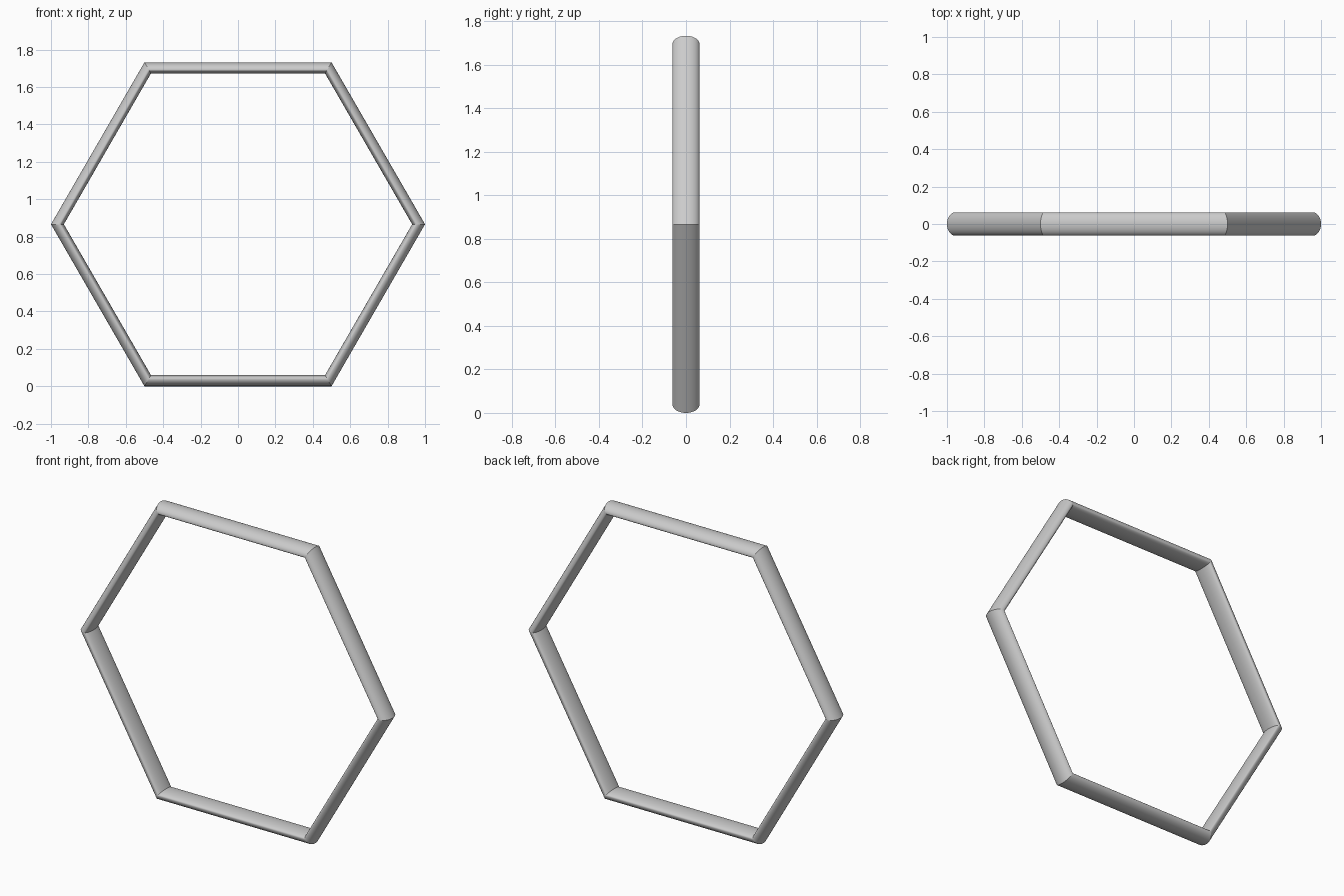
import bpy, bmesh, math

if "Cube" in bpy.data.objects:
    bpy.data.objects.remove(bpy.data.objects["Cube"])

SIDES, STEPS = 6, 48
HALF_DEPTH = 0.0625          # half width along y
OUTER, INNER = 0.046, 0.023  # radial bulge outwards / inwards at the corners
CENTRE_R = 1.0 - OUTER
HEIGHT = math.cos(math.pi / SIDES)

# Rounded bar swept round a hexagon, mitred at the corners
bm = bmesh.new()
rings = []
for i in range(SIDES):
    a = 2 * math.pi * i / SIDES
    ring = []
    for j in range(STEPS):
        t = 2 * math.pi * j / STEPS
        c = math.cos(t)
        r = CENTRE_R + c * (OUTER if c > 0 else INNER)
        ring.append(bm.verts.new((r * math.cos(a), HALF_DEPTH * math.sin(t),
                                  HEIGHT + r * math.sin(a))))
    rings.append(ring)

for i in range(SIDES):
    p, q = rings[i], rings[(i + 1) % SIDES]
    for j in range(STEPS):
        k = (j + 1) % STEPS
        bm.faces.new((p[j], p[k], q[k], q[j]))
bmesh.ops.recalc_face_normals(bm, faces=bm.faces)

mesh = bpy.data.meshes.new("hexagon_ring")
bm.to_mesh(mesh)
bm.free()
ring_obj = bpy.data.objects.new("hexagon_ring", mesh)
bpy.context.collection.objects.link(ring_obj)

# Smooth along the bars, sharp at the mitres
bpy.context.view_layer.objects.active = ring_obj
ring_obj.select_set(True)
bpy.ops.object.shade_smooth_by_angle(angle=math.radians(25))
# Keep every mitre loop crisp, even where the fold is shallow
for e in mesh.edges:
    u, v = e.vertices
    e.use_edge_sharp = (u // STEPS == v // STEPS)
